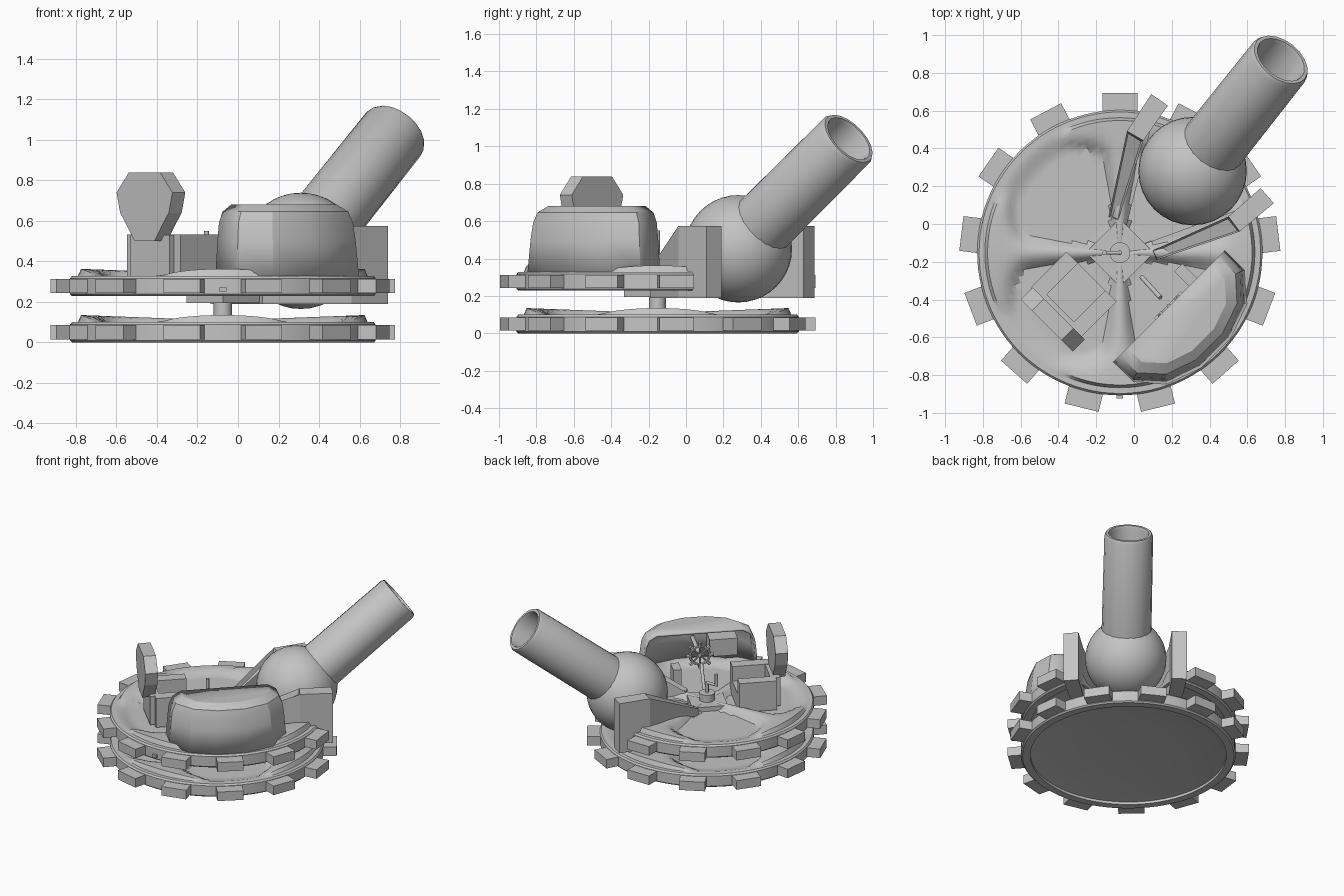
import bpy, bmesh, math
from math import sin, cos, pi, radians, exp
from mathutils import Vector, Matrix

cube = bpy.data.objects.get("Cube")
if cube:
    bpy.data.objects.remove(cube, do_unlink=True)

grey = bpy.data.materials.new("light_grey")
grey.use_nodes = True
grey.diffuse_color = (0.55, 0.55, 0.55, 1)
grey.node_tree.nodes["Principled BSDF"].inputs["Base Color"].default_value = (0.55, 0.55, 0.55, 1)

HUB = Vector((-0.075, -0.152, 0))


def finish(name, bm, smooth=None):
    bmesh.ops.recalc_face_normals(bm, faces=bm.faces)
    mesh = bpy.data.meshes.new(name)
    bm.to_mesh(mesh)
    bm.free()
    mesh.materials.append(grey)
    ob = bpy.data.objects.new(name, mesh)
    bpy.context.collection.objects.link(ob)
    if smooth:
        bpy.ops.object.select_all(action='DESELECT')
        ob.select_set(True)
        bpy.context.view_layer.objects.active = ob
        bpy.ops.object.shade_smooth_by_angle(angle=radians(smooth))
    return ob


def box(name, centre, size, turn=0.0):
    bm = bmesh.new()
    mat = Matrix.Translation(centre) @ Matrix.Rotation(radians(turn), 4, 'Z') @ Matrix.Diagonal((*size, 1))
    bmesh.ops.create_cube(bm, size=1, matrix=mat)
    return finish(name, bm)


def rod(name, a, b, r, sides=12):
    a, b = Vector(a), Vector(b)
    bm = bmesh.new()
    mat = Matrix.Translation((a + b) / 2) @ (b - a).to_track_quat('Z', 'Y').to_matrix().to_4x4()
    bmesh.ops.create_cone(bm, cap_ends=True, segments=sides, radius1=r, radius2=r,
                          depth=(b - a).length, matrix=mat)
    return finish(name, bm, 40)


def spin(bm, profile_at, angles, closed):
    """Sweep a profile around z; open sweeps get end caps."""
    cols = [[bm.verts.new(p) for p in profile_at(t)] for t in angles]
    pairs = list(zip(cols, cols[1:] + cols[:1]))
    for c, d in pairs if closed else pairs[:-1]:
        for i in range(len(c) - 1):
            bm.faces.new((c[i], c[i + 1], d[i + 1], d[i]))
    if not closed:
        bm.faces.new(cols[0])
        bm.faces.new(cols[-1])
    bmesh.ops.remove_doubles(bm, verts=bm.verts, dist=1e-5)


# ---- Wheels: rim, concave underside, flat floor with four flared spokes
def wheel_profile(t):
    pts = [(0, .056), (.35, .052), (.6, .035), (.69, .02), (.69, 0), (.745, 0),
           (.755, .01), (.755, .088), (.745, .1), (.715, .1)]
    off = (t + pi / 4) % (pi / 2) - pi / 4
    for r in (.7, .67, .64, .61, .58, .55, .52, .48, .42, .34, .26, .18, .1, 0):
        half = .025 + .09 * r + .25 * exp(-((.67 - r) / .09) ** 2)
        side = max(0, 1 - (abs(off) * r / half) ** 2) ** .7 if r else 1
        base = .1 - .028 * min(1, (.7 - r) / .09)
        pts.append((r, base + (.108 - base + .027 * r / .7) * side))
    return [(r * cos(t), r * sin(t), z) for r, z in pts]


def wheel(name, z, start, end):
    closed = end - start == 360
    n = 104 if closed else 88
    angles = [radians(start + (end - start) * i / n) for i in range(n if closed else n + 1)]
    bm = bmesh.new()
    spin(bm, wheel_profile, angles, closed)
    bmesh.ops.translate(bm, verts=bm.verts, vec=HUB + Vector((0, 0, z)))
    finish(name, bm, 30)
    for k in range(13):
        deg = 90 + 360 / 13 * k
        if closed or deg <= end:
            d = Vector((cos(radians(deg)), sin(radians(deg)), 0))
            box(name + "_tooth", HUB + d * .785 + Vector((0, 0, z + .05)), (.12, .185, .07), deg)


wheel("lower_wheel", 0, 0, 360)
wheel("upper_wheel", .228, 76, 380)

# ---- Centre: axle, square plate, crank
rod("axle", HUB + Vector((0, 0, .09)), HUB + Vector((0, 0, .25)), .045, 16)
box("hub_plate", HUB + Vector((0, 0, .265)), (.255, .255, .14), 45)
rod("crank_base", HUB + Vector((0, 0, .33)), HUB + Vector((0, 0, .39)), .055, 20)
rod("crank_post", HUB + Vector((0, 0, .38)), HUB + Vector((0, 0, .47)), .012)
rod("crank_arm", HUB + Vector((.01, 0, .465)), HUB + Vector((-.085, 0, .465)), .01)
rod("crank_handle", HUB + Vector((-.08, 0, .46)), HUB + Vector((-.08, 0, .55)), .012)
box("rim_stud", (HUB.x, -.91, .262), (.035, .025, .02))

# ---- Ball and hollow barrel
BALL = Vector((.31, .28, .452))
bm = bmesh.new()
bmesh.ops.create_uvsphere(bm, u_segments=32, v_segments=20, radius=.287,
                          matrix=Matrix.Translation(BALL))
finish("ball", bm, 40)

muzzle = Vector((.778, .87, 1.041))
length = (muzzle - BALL).length
bm = bmesh.new()
tube = [(.176, .15), (.172, length - .02), (.162, length), (.143, length), (.136, length - .02), (.136, .24), (0, .24)]
spin(bm, lambda t: [(r * cos(t), r * sin(t), h) for r, h in tube],
     [2 * pi * i / 20 for i in range(20)], True)
bm.transform(Matrix.Translation(BALL) @ (muzzle - BALL).to_track_quat('Z', 'Y').to_matrix().to_4x4())
finish("barrel", bm, 35)


# ---- Brackets on both sides of the ball, mirrored across the barrel direction
def bracket(name, mirror):
    foot = [(.10, -.14), (.12, -.19), (.56, -.04), (.74, .11), (.67, .19), (.50, .04)]
    tops = [.35, .35, .575, .575, .575, .575]
    bm = bmesh.new()
    low, high = [], []
    for (x, y), top in zip(foot, tops):
        p = Vector((x, y, 0)) - HUB
        if mirror:
            a = radians(2 * 48.3) - math.atan2(p.y, p.x)
            p = Vector((cos(a), sin(a), 0)) * p.length
        p += HUB
        low.append(bm.verts.new((p.x, p.y, .19)))
        high.append(bm.verts.new((p.x, p.y, top)))
    for ring in (low, high):
        bm.faces.new((ring[2], ring[3], ring[4], ring[5]))
        panel = bm.faces.new((ring[0], ring[1], ring[2], ring[5]))
    for i in range(6):
        j = (i + 1) % 6
        bm.faces.new((low[i], low[j], high[j], high[i]))
    bmesh.ops.recalc_face_normals(bm, faces=bm.faces)
    bmesh.ops.inset_region(bm, faces=[panel], thickness=.014)
    bmesh.ops.translate(bm, verts=panel.verts, vec=(0, 0, -.04))
    finish(name, bm)


bracket("left_bracket", False)
bracket("back_bracket", True)

# ---- Seat facing the hub: cushion, two arms, tapered backrest
SEAT = Vector((-.32, -.375, 0))
facing = Vector((1, 1, 0)).normalized()
across = Vector((1, -1, 0)).normalized()
box("seat_cushion", SEAT + Vector((0, 0, .36)), (.27, .32, .12), 45)
for s, name in ((-1, "seat_arm_back"), (1, "seat_arm_front")):
    box(name, SEAT + across * .145 * s + Vector((0, 0, .42)), (.27, .085, .225), 45)

half = [(.07, .5), (.125, .58), (.17, .64), (.195, .74), (.11, .838)]
outline = half + [(-w, z) for w, z in reversed(half)]
bm = bmesh.new()
back = bm.faces.new([bm.verts.new(Vector((-.43, -.505, z)) + across * w - facing * .045) for w, z in outline])
ext = bmesh.ops.extrude_face_region(bm, geom=[back], use_keep_orig=True)
bmesh.ops.translate(bm, vec=facing * .09,
                    verts=[v for v in ext["geom"] if isinstance(v, bmesh.types.BMVert)])
finish("seat_backrest", bm)
box("backrest_mount", Vector((-.41, -.475, .42)), (.07, .27, .22), 45)

# ---- Open cockpit hood: half-round shell, open towards the hub
MID = Vector((.185, -.435, 0))
out = Vector((1, -1, 0)).normalized()
side = [(.42, 0), (.42, .15), (.3, .285), (.11, .352)]
plan = side + [(-a, o) for a, o in reversed(side)]
bm = bmesh.new()
rings = []
for z, sa, so in ((.315, 1, 1), (.5, .965, .95), (.59, .94, .91), (.645, .88, .86), (.68, .74, .72)):
    rings.append([bm.verts.new(MID + facing * a * sa + out * o * so + Vector((0, 0, z))) for a, o in plan])
for lo, hi in zip(rings, rings[1:]):
    for i in range(len(plan) - 1):
        bm.faces.new((lo[i], lo[i + 1], hi[i + 1], hi[i]))
bm.faces.new(rings[-1])
hood = finish("cockpit_hood", bm, 25)
shell = hood.modifiers.new("thickness", 'SOLIDIFY')
shell.thickness = .015
shell.offset = -1

# ---- Controls inside the hood: toothed hand wheel, shaft, consoles, lever
HAND = MID + Vector((0, 0, .5))
bm = bmesh.new()
frame = Matrix.Translation(HAND) @ out.to_track_quat('Z', 'Y').to_matrix().to_4x4()
ring = [(.07 + .01 * cos(k * pi / 3), .01 * sin(k * pi / 3)) for k in range(7)]
spin(bm, lambda t: [(r * cos(t), r * sin(t), h) for r, h in ring],
     [2 * pi * i / 24 for i in range(24)], True)
bm.transform(frame)
finish("hand_wheel", bm, 40)
for k in range(8):
    t = k * pi / 4
    d = Vector((cos(t), sin(t), 0))
    rod("hand_wheel_spoke", HAND, frame @ (d * .07), .006, 6)
    rod("hand_wheel_knob", frame @ (d * .07), frame @ (d * .1), .013, 6)
rod("hand_wheel_shaft", HAND, HAND + out * .3, .015)
box("side_console", MID + facing * .18 - out * .05 + Vector((0, 0, .38)), (.06, .12, .14), 45)
box("wall_console", MID - facing * .18 + out * .12 + Vector((0, 0, .52)), (.2, .13, .13), 45)
rod("control_lever", (.04, -.28, .33), (.14, -.39, .46), .012)
